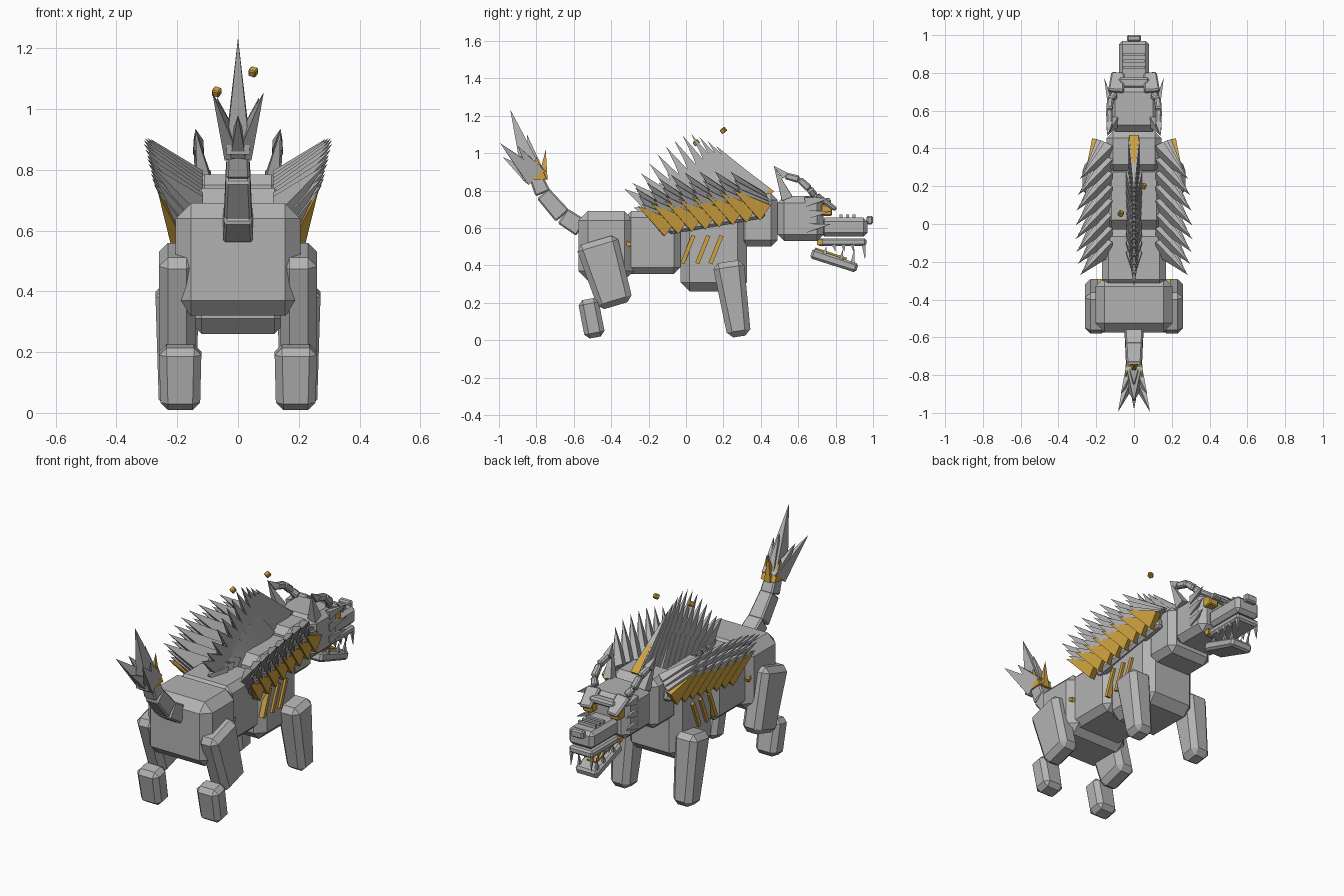
import bpy, bmesh, math
from mathutils import Vector

if "Cube" in bpy.data.objects:
    bpy.data.objects.remove(bpy.data.objects["Cube"])


def colour(name, rgb):
    m = bpy.data.materials.new(name)
    m.diffuse_color = (*rgb, 1)
    m.use_nodes = True
    m.node_tree.nodes["Principled BSDF"].inputs["Base Color"].default_value = m.diffuse_color
    return m


GREY = colour("stone grey", (0.45, 0.45, 0.45))
GOLD = colour("gold", (0.62, 0.36, 0.05))


def bars(name, items, mat=GREY, bevel=0.0, mirror=False):
    """Tapered bars: (start, end, (width, depth) at start, (width, depth) at end)."""
    bm = bmesh.new()
    for a, b, s0, s1 in items:
        a, b = Vector(a), Vector(b)
        axis = (b - a).normalized()
        side = Vector((1, 0, 0))
        side = (side - axis * side.dot(axis)).normalized()
        up = axis.cross(side)
        rings = []
        for p, (w, d) in ((a, s0), (b, s1)):
            if w == 0:
                rings.append([bm.verts.new(p)])
            else:
                rings.append([bm.verts.new(p + side * w / 2 * i + up * d / 2 * j)
                              for i, j in ((-1, -1), (1, -1), (1, 1), (-1, 1))])
        r0, r1 = rings
        bm.faces.new(r0)
        if len(r1) == 4:
            bm.faces.new(r1[::-1])
        for k in range(4):
            n = (k + 1) % 4
            if len(r1) == 4:
                bm.faces.new((r0[k], r0[n], r1[n], r1[k]))
            else:
                bm.faces.new((r0[k], r0[n], r1[0]))
    bmesh.ops.recalc_face_normals(bm, faces=bm.faces)
    me = bpy.data.meshes.new(name)
    bm.to_mesh(me)
    bm.free()
    me.materials.append(mat)
    ob = bpy.data.objects.new(name, me)
    bpy.context.collection.objects.link(ob)
    if bevel:
        mod = ob.modifiers.new("bevel", 'BEVEL')
        mod.width, mod.segments, mod.limit_method = bevel, 1, 'NONE'
    if mirror:
        mod = ob.modifiers.new("mirror", 'MIRROR')
        mod.use_mirror_merge = False
    return ob


def block(name, x, y, z, mat=GREY, bevel=0.0, mirror=False):
    """Box given by its ranges on the three axes."""
    cx, cz = sum(x) / 2, sum(z) / 2
    s = (x[1] - x[0], z[1] - z[0])
    return bars(name, [((cx, y[0], cz), (cx, y[1], cz), s, s)], mat, bevel, mirror)


# Body
block("pelvis", (-.205, .205), (-.575, -.28), (.32, .69), bevel=.05)
block("waist", (-.17, .17), (-.33, -.03), (.355, .69), bevel=.035)
block("chest", (-.17, .17), (-.03, .325), (.26, .74), bevel=.05)
block("shoulders", (-.145, .145), (.28, .49), (.50, .785), bevel=.035)
block("skull", (-.135, .135), (.49, .735), (.53, .77), bevel=.035)

# Legs
bars("rear_thigh", [((.2, -.48, .535), (.2, -.375, .185), (.12, .23), (.12, .19))],
     bevel=.03, mirror=True)
bars("rear_shin", [((.19, -.525, .22), (.19, -.485, .015), (.14, .11), (.13, .11))],
     bevel=.025, mirror=True)
bars("front_leg", [((.2, .225, .42), (.2, .285, .02), (.145, .17), (.12, .125))],
     bevel=.03, mirror=True)

# Muzzle
block("snout", (-.08, .08), (.72, .97), (.555, .655), bevel=.02)
block("upper_lip", (-.075, .075), (.70, .965), (.505, .545), bevel=.01)
block("nose", (-.038, .038), (.965, 1.0), (.62, .665), bevel=.008)
for i in range(3):
    y = .82 + i * .035
    block("snout_ridge", (-.055, .055), (y, y + .016), (.65, .672))
bars("jaw", [((0, .67, .465), (0, .915, .385), (.13, .055), (.14, .05))], bevel=.012)
bars("tongue", [((0, .69, .49), (0, .86, .435), (.07, .012), (.06, .012))], GOLD)
block("lip_corner", (-.085, .085), (.70, .73), (.51, .54), GOLD)
teeth = [((.065, y, .51), (.065, y + .008, .51 - h), (.016, .02), (0, 0))
         for y, h in ((.79, .035), (.84, .04), (.89, .04), (.95, .085))]
teeth += [((.055, y, .43 - (y - .83) * .33), (.058, y + .01, .43 + h - (y - .83) * .33),
           (.016, .022), (0, 0)) for y, h in ((.74, .04), (.83, .06), (.89, .08))]
bars("teeth", teeth, mirror=True)

# Eyes, brows, cheeks and horns
block("eye", (.055, .115), (.72, .78), (.665, .725), GOLD, .006, True)
bars("brow", [((.095, .70, .775), (.085, .80, .70), (.085, .03), (.07, .025))],
     bevel=.008, mirror=True)
block("brow_bridge", (-.08, .08), (.72, .775), (.72, .755), bevel=.01)
bars("cheek_spike", [((.125, .64, z), (.158, .775, z + .02), (.03, .05), (0, 0))
                     for z in (.60, .67, .74)], mirror=True)
horn = [(.10, .685, .775), (.125, .66, .81), (.13, .605, .86), (.13, .53, .88)]
bars("horn", [(horn[i], horn[i + 1], (.035, .04), (.032, .036)) for i in range(3)],
     bevel=.008, mirror=True)
bars("horn_tip", [(horn[3], (.14, .465, .935), (.034, .04), (0, 0)),
                  ((.11, .54, .76), (.14, .47, .93), (.05, .06), (0, 0))], mirror=True)

# Tail
path = [(0, -.56, .60), (0, -.66, .665), (0, -.765, .785), (0, -.81, .89)]
size = [(.10, .10), (.09, .095), (.08, .085), (.07, .07)]
bars("tail", [(path[i], path[i + 1], size[i], size[i + 1]) for i in range(3)], bevel=.008)
bars("tail_spike", [((0, -.815, .87), (0, -.94, 1.235), (.08, .12), (0, 0)),
                    ((0, -.80, .90), (0, -.85, 1.10), (.05, .08), (0, 0)),
                    ((0, -.83, .87), (0, -.98, .98), (.05, .08), (0, 0))])
bars("tail_side_spike", [((.02, -.81, .87), (.085, -.995, 1.055), (.05, .10), (0, 0)),
                         ((.02, -.79, .88), (.07, -.90, 1.04), (.045, .09), (0, 0))],
     mirror=True)
bars("tail_gold_spike", [((0, -.765, .86), (0, -.75, 1.02), (.04, .05), (0, 0))], GOLD)
bars("tail_gold_side", [((.03, -.79, .86), (.045, -.80, .98), (.03, .09), (0, 0))],
     GOLD, mirror=True)

# Fin of blades along the spine
fin = []
for i in range(12):
    t = i / 11
    by, bz = .41 - .54 * t, .77 - .09 * t
    ty = .16 - .49 * t
    tz = 1.04 + .08 * math.sin(math.pi * min(1, t / .9)) - .23 * max(0, t - .3) / .7
    fin.append(((0, by, bz), (0, ty, tz), (.06, .11), (0, 0)))
    if i > 2:
        fin.append(((0, by - .03, bz - .01), (0, ty + .05, tz - .10), (.085, .10), (0, 0)))
bars("back_fin", fin)
bars("fin_gold_blade", [((0, .45, .775), (0, .25, .965), (.052, .06), (0, 0))], GOLD)

# Side manes: gold lower row with grey rows layered above
gold, grey = [], []
for i in range(8):
    t = i / 7
    y, z = -.09 + .51 * t, .60 + .085 * t
    hump = math.sin(math.pi * (.15 + .7 * t))
    gold.append(((.20, y, z), (.262, y - .17, z + .12), (.045, .10), (0, 0)))
    for r in (1, 2, 3):
        k = .75 + .25 * hump
        grey.append(((.195 - .02 * r, y - .01 * r, z + .022 * r),
                     (.225 + (.02 + .012 * r) * k + .03 * hump,
                      y - (.15 + .02 * r) * k, z + (.10 + .05 * r) * k),
                     (.05, .10), (0, 0)))
bars("mane_gold_spikes", gold, GOLD, mirror=True)
bars("mane_grey_spikes", grey, mirror=True)
bars("mane_root", [((.165, -.10, .60), (.165, .42, .69), (.06, .07), (.05, .07))],
     bevel=.015, mirror=True)

# Gold ribs and hip studs
bars("ribs", [((.168, y, .41), (.168, y + .06, .56), (.03, .022), (.03, .022))
              for y in (-.02, .06, .13)], GOLD, mirror=True)
bars("hip_stud", [((.178, -.36, .535), (.178, -.295, .51), (.03, .022), (.03, .022))],
     GOLD, mirror=True)

# Floating sparks
for x, y, z in ((.05, .2, 1.122), (-.07, .055, 1.056)):
    bars("spark", [((x - .006, y - .01, z - .008), (x + .006, y + .01, z + .008),
                    (.026, .026), (.026, .026))], GOLD, .004)
